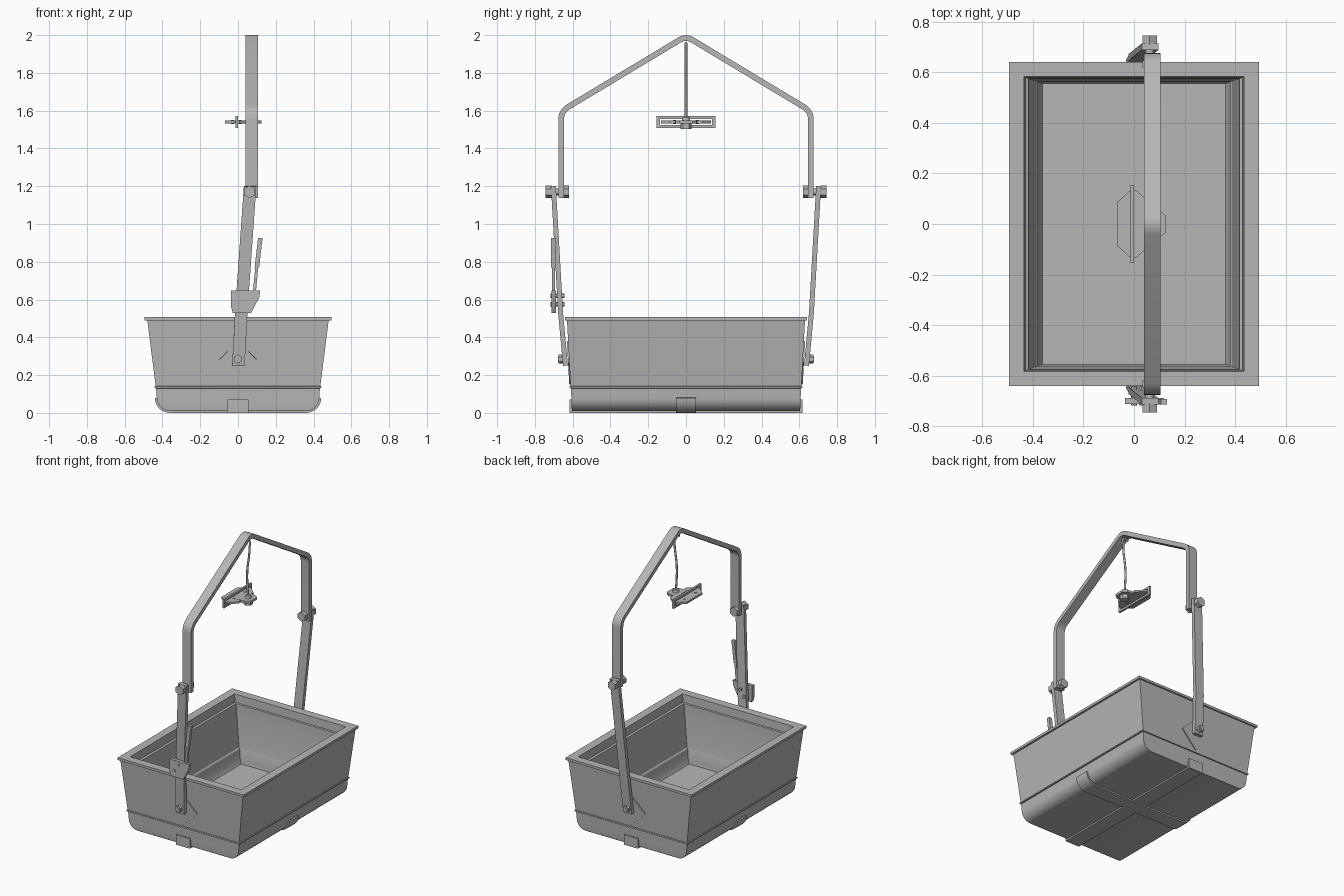
import bpy, bmesh, math
from mathutils import Vector, Matrix

cube = bpy.data.objects.get("Cube")
if cube:
    bpy.data.objects.remove(cube, do_unlink=True)

grey = bpy.data.materials.new("plain grey")
grey.use_nodes = True
grey.diffuse_color = (0.47, 0.47, 0.47, 1)
grey.node_tree.nodes["Principled BSDF"].inputs["Base Color"].default_value = (0.47, 0.47, 0.47, 1)


def finish(obj):
    """Colour the part and smooth only its gentle bends."""
    obj.data.materials.append(grey)
    bpy.ops.object.select_all(action='DESELECT')
    obj.select_set(True)
    bpy.context.view_layer.objects.active = obj
    for mod in list(obj.modifiers):
        bpy.ops.object.modifier_apply(modifier=mod.name)
    bpy.ops.object.shade_smooth_by_angle(angle=math.radians(30))
    return obj


def mesh_part(name, verts, faces, thickness=0):
    mesh = bpy.data.meshes.new(name)
    mesh.from_pydata([tuple(v) for v in verts], [], faces)
    bm = bmesh.new()
    bm.from_mesh(mesh)
    bmesh.ops.recalc_face_normals(bm, faces=bm.faces)
    bm.to_mesh(mesh)
    bm.free()
    obj = bpy.data.objects.new(name, mesh)
    bpy.context.collection.objects.link(obj)
    if thickness:
        mod = obj.modifiers.new("thickness", 'SOLIDIFY')
        mod.thickness = thickness
        mod.offset = 0
        mod.use_even_offset = True
    return finish(obj)


def ribbon(name, path, half_width, thickness):
    """Flat bar swept along a path of 3D points."""
    half = Vector(half_width)
    verts = [Vector(p) + s * half for p in path for s in (-1, 1)]
    faces = [(2 * i, 2 * i + 1, 2 * i + 3, 2 * i + 2) for i in range(len(path) - 1)]
    return mesh_part(name, verts, faces, thickness)


def plate(name, outline, thickness):
    return mesh_part(name, outline, [tuple(range(len(outline)))], thickness)


def bend(before, corner, after, reach, steps=6):
    """Points of a rounded corner."""
    c = Vector(corner)
    a = c + (Vector(before) - c).normalized() * reach
    b = c + (Vector(after) - c).normalized() * reach
    return [a.lerp(c, i / steps).lerp(c.lerp(b, i / steps), i / steps) for i in range(steps + 1)]


def rod(name, center, radius, depth, axis='Y', sides=6, tip=1.0):
    bm = bmesh.new()
    bmesh.ops.create_cone(bm, cap_ends=True, segments=sides, radius1=radius,
                          radius2=radius * tip, depth=depth)
    if axis == 'Y':
        bm.transform(Matrix.Rotation(math.radians(90), 4, 'X'))
    bm.transform(Matrix.Translation(center))
    mesh = bpy.data.meshes.new(name)
    bm.to_mesh(mesh)
    bm.free()
    obj = bpy.data.objects.new(name, mesh)
    bpy.context.collection.objects.link(obj)
    return finish(obj)


# Basket: rectangular rings (half x, half y, z) from the underside, over the rim, to the floor
ARC = [math.radians(a) for a in range(0, 91, 10)]
rings = [(0.36 + 0.07 * math.sin(a), 0.602 + 0.005 * math.sin(a), 0.08 - 0.07 * math.cos(a)) for a in ARC]
rings += [(0.434, 0.609, 0.130), (0.442, 0.616, 0.132), (0.442, 0.616, 0.140), (0.436, 0.611, 0.142),
          (0.480, 0.630, 0.490), (0.494, 0.641, 0.490), (0.494, 0.641, 0.507),
          (0.435, 0.583, 0.507), (0.430, 0.580, 0.450), (0.418, 0.575, 0.445),
          (0.388, 0.566, 0.150), (0.380, 0.562, 0.140), (0.374, 0.560, 0.060), (0.363, 0.556, 0.040)]
verts = [(sx * x, sy * y, z) for x, y, z in rings for sx, sy in ((-1, -1), (1, -1), (1, 1), (-1, 1))]
faces = [(4 * r + i, 4 * r + (i + 1) % 4, 4 * r + 4 + (i + 1) % 4, 4 * r + 4 + i)
         for r in range(len(rings) - 1) for i in range(4)]
last = 4 * len(rings) - 4
faces += [(3, 2, 1, 0), tuple(range(last, last + 4))]
mesh_part("basket", verts, faces)

# Straps crossing under the basket
side = [(0.36 + 0.073 * math.sin(a), 0, 0.08 - 0.073 * math.cos(a)) for a in ARC]
ribbon("cross_strap", [(-x, y, z) for x, y, z in reversed(side)] + side, (0, 0.052, 0), 0.014)
ribbon("long_strap", [(0, -0.609, 0.07), (0, -0.609, 0.007), (0, 0.609, 0.007), (0, 0.609, 0.07)],
       (0.055, 0, 0), 0.014)

# Bent upper handle
HX, HY = 0.072, 0.661
foot, shoulder, peak = (HX, HY, 1.137), (HX, HY, 1.597), (HX, 0, 1.995)
flip = lambda p: Vector((p[0], -p[1], p[2]))
half = [Vector(foot)] + bend(foot, shoulder, peak, 0.045)
hoop = half + bend(shoulder, peak, flip(shoulder), 0.04) + [flip(p) for p in reversed(half)]
ribbon("upper_handle", hoop, (0.033, 0, 0), 0.030)

# Side arms, mounting plates and bolts, front and back
for s, label in ((-1, "front"), (1, "back")):
    ribbon(label + "_arm", [(0.064, s * 0.702, 1.2), (0.017, s * 0.664, 0.53), (0.002, s * 0.638, 0.25)],
           (0.033, 0, 0), 0.026)
    wall = lambda z: s * (0.613 + (z - 0.142) * 0.055)
    plate(label + "_mount_plate", [(x, wall(z), z) for x, z in
                                   ((0, 0.15), (0.116, 0.265), (0, 0.38), (-0.116, 0.265))], 0.009)
    rod(label + "_pivot_shaft", (0.062, s * 0.68, 1.17), 0.018, 0.11, sides=16)
    rod(label + "_pivot_head", (0.062, s * 0.728, 1.17), 0.033, 0.034)
    rod(label + "_pivot_nut", (0.062, s * 0.634, 1.17), 0.033, 0.028)
    rod(label + "_lower_bolt", (0, s * 0.655, 0.285), 0.024, 0.04)
    rod(label + "_lower_bolt_cap", (0, s * 0.670, 0.285), 0.014, 0.016, sides=16)

# Latch and lever on the front arm
LY = -0.701
plate("latch_plate", [(x, LY, z) for x, z in
                      ((-0.028, 0.53), (0.07, 0.53), (0.112, 0.61), (0.118, 0.648), (-0.036, 0.648), (-0.036, 0.56))],
      0.024)
for x, z in ((0.0, 0.575), (0.03, 0.62)):
    rod("latch_rivet", (x, -0.68, z), 0.011, 0.075, sides=12)
ribbon("lever_stem", [(0.085, LY, 0.62), (0.101, LY, 0.79)], (0.008, 0, 0), 0.016)
ribbon("lever_grip", [(0.100, LY - 0.002, 0.77), (0.118, LY - 0.002, 0.925)], (0.012, 0, 0), 0.022)

# Hanging wire under the peak
wire = bpy.data.curves.new("hanging_wire", 'CURVE')
wire.dimensions = '3D'
wire.bevel_depth = 0.007
wire.bevel_resolution = 2
wire.use_fill_caps = True
wire.materials.append(grey)
path = [(0.05, 0, 1.95), (0.085, 0, 1.955), (0.09, 0, 1.90), (0.072, 0, 1.72), (0.08, 0, 1.53)]
spline = wire.splines.new('BEZIER')
spline.bezier_points.add(len(path) - 1)
for point, co in zip(spline.bezier_points, path):
    point.co = co
    point.handle_left_type = point.handle_right_type = 'AUTO'
bpy.context.collection.objects.link(bpy.data.objects.new("hanging_wire", wire))

# Hanging clamp: slotted upright frame, flat plate, tab and nut
PZ = 1.54
frame = [(-0.007, sy * y, PZ + sz * z) for y, z in ((0.155, 0.031), (0.137, 0.016))
         for sy, sz in ((-1, -1), (1, -1), (1, 1), (-1, 1))]
mesh_part("clamp_frame", frame, [(i, (i + 1) % 4, 4 + (i + 1) % 4, 4 + i) for i in range(4)], 0.014)
corners = [(0.065, 0.085), (0.012, 0.133)]
quarter = [(x, y) for x, y in corners] + [(-x, y) for x, y in reversed(corners)]
outline = quarter + [(-x, -y) for x, y in quarter]
plate("clamp_plate", [(x - 0.003, y, PZ) for x, y in outline], 0.014)
plate("clamp_tab", [(x, y, PZ) for x, y in
                    ((0.03, -0.06), (0.10, -0.055), (0.124, -0.035), (0.124, 0.035), (0.10, 0.055), (0.03, 0.06))],
      0.016)
rod("clamp_nut", (0.08, 0, 1.518), 0.030, 0.03, axis='Z')
rod("clamp_collar", (0.08, 0, 1.556), 0.022, 0.022, axis='Z', sides=16, tip=0.8)
for sx in (-0.03, 0.012):
    for sy in (-0.06, 0.06):
        rod("clamp_rivet", (sx, sy, PZ), 0.008, 0.022, axis='Z', sides=10)
